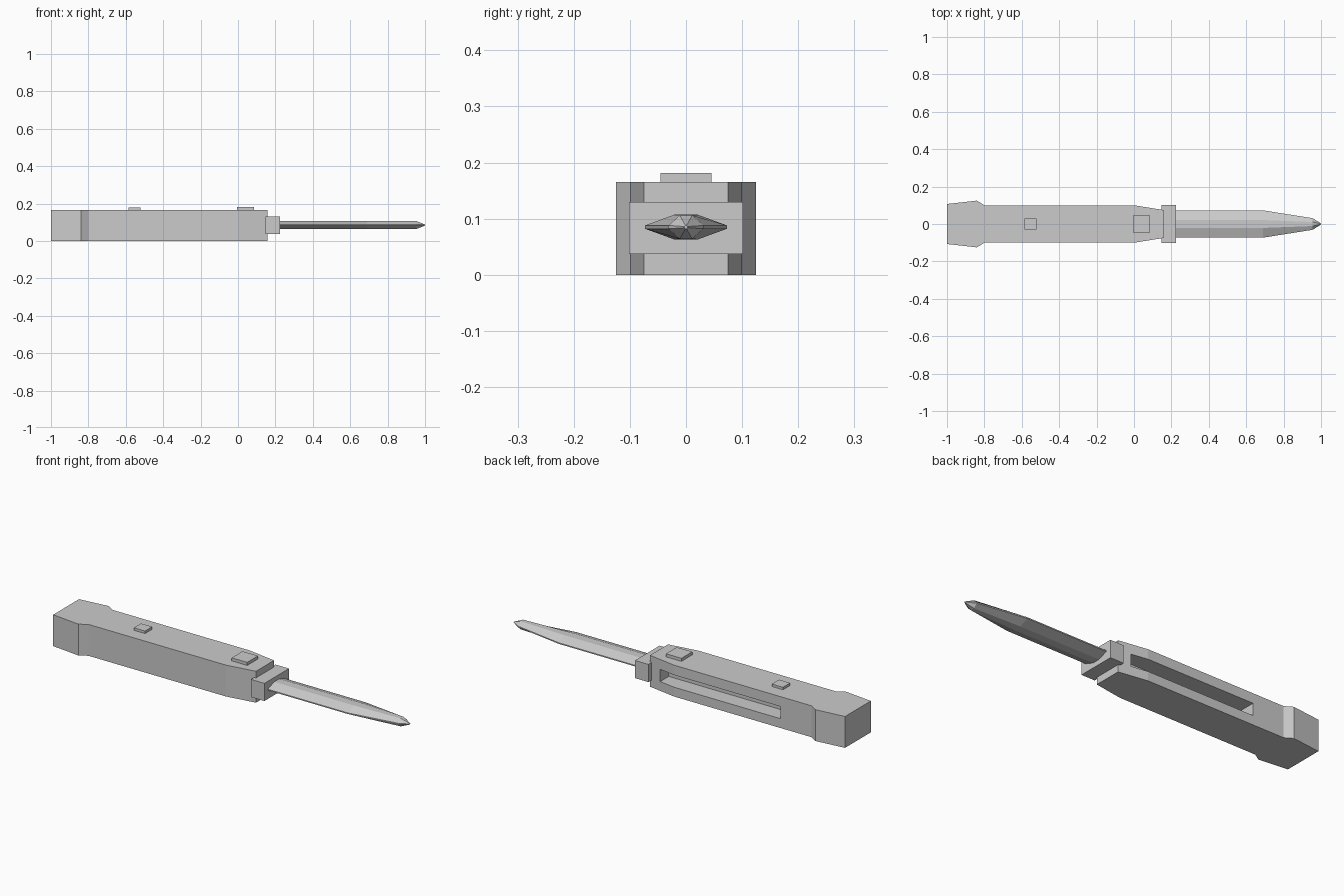
import bpy, bmesh

if "Cube" in bpy.data.objects:
    bpy.data.objects.remove(bpy.data.objects["Cube"])


def loft(name, rings):
    """Solid skinned through equal-length rings of points, capped at both ends."""
    bm = bmesh.new()
    loops = [[bm.verts.new(p) for p in ring] for ring in rings]
    n = len(rings[0])
    for a, b in zip(loops, loops[1:]):
        for i in range(n):
            j = (i + 1) % n
            bm.faces.new((a[i], a[j], b[j], b[i]))
    bm.faces.new(loops[0])
    bm.faces.new(loops[-1])
    bmesh.ops.remove_doubles(bm, verts=bm.verts, dist=1e-5)
    bmesh.ops.recalc_face_normals(bm, faces=bm.faces)
    mesh = bpy.data.meshes.new(name)
    bm.to_mesh(mesh)
    bm.free()
    obj = bpy.data.objects.new(name, mesh)
    bpy.context.collection.objects.link(obj)
    return obj


def box(name, x0, x1, y0, y1, z0, z1):
    base = [(x0, y0), (x1, y0), (x1, y1), (x0, y1)]
    return loft(name, [[(x, y, z) for x, y in base] for z in (z0, z1)])


# Handle: mirrored top outline, extruded upward
half = [(-1, 0.107), (-0.84, 0.125), (-0.8, 0.1), (0, 0.1), (0.157, 0.075)]
outline = half + [(x, -y) for x, y in reversed(half)]
handle = loft("handle", [[(x, y, z) for x, y in outline] for z in (0, 0.165)])

# Blade slot cut into the back side of the handle
cutter = box("slot_cutter", -0.62, 0.09, 0.015, 0.2, 0.049, 0.113)
cutter.hide_render = True
cutter.hide_set(True)
cut = handle.modifiers.new("slot", "BOOLEAN")
cut.operation = "DIFFERENCE"
cut.solver = "EXACT"
cut.object = cutter

# Guard block and buttons
box("guard", 0.147, 0.225, -0.102, 0.102, 0.037, 0.13)
box("small_button", -0.585, -0.52, -0.03, 0.03, 0.16, 0.178)
box("large_button", -0.005, 0.085, -0.045, 0.045, 0.16, 0.181)


# Blade: flattened octagon sections narrowing to a point
def section(x, w, flat, h, edge, zc=0.085):
    quarter = [(w, edge), (flat, h)]
    upper = quarter + [(-y, z) for y, z in reversed(quarter)]
    ring = upper + [(y, -z) for y, z in reversed(upper)]
    return [(x, y, zc + z) for y, z in ring]


loft("blade", [
    section(0.2, 0.073, 0.021, 0.022, 0.003),
    section(0.69, 0.073, 0.021, 0.022, 0.003),
    section(0.955, 0.031, 0.011, 0.021, 0.003),
    section(1.0, 0.003, 0.001, 0.003, 0.001),
])
